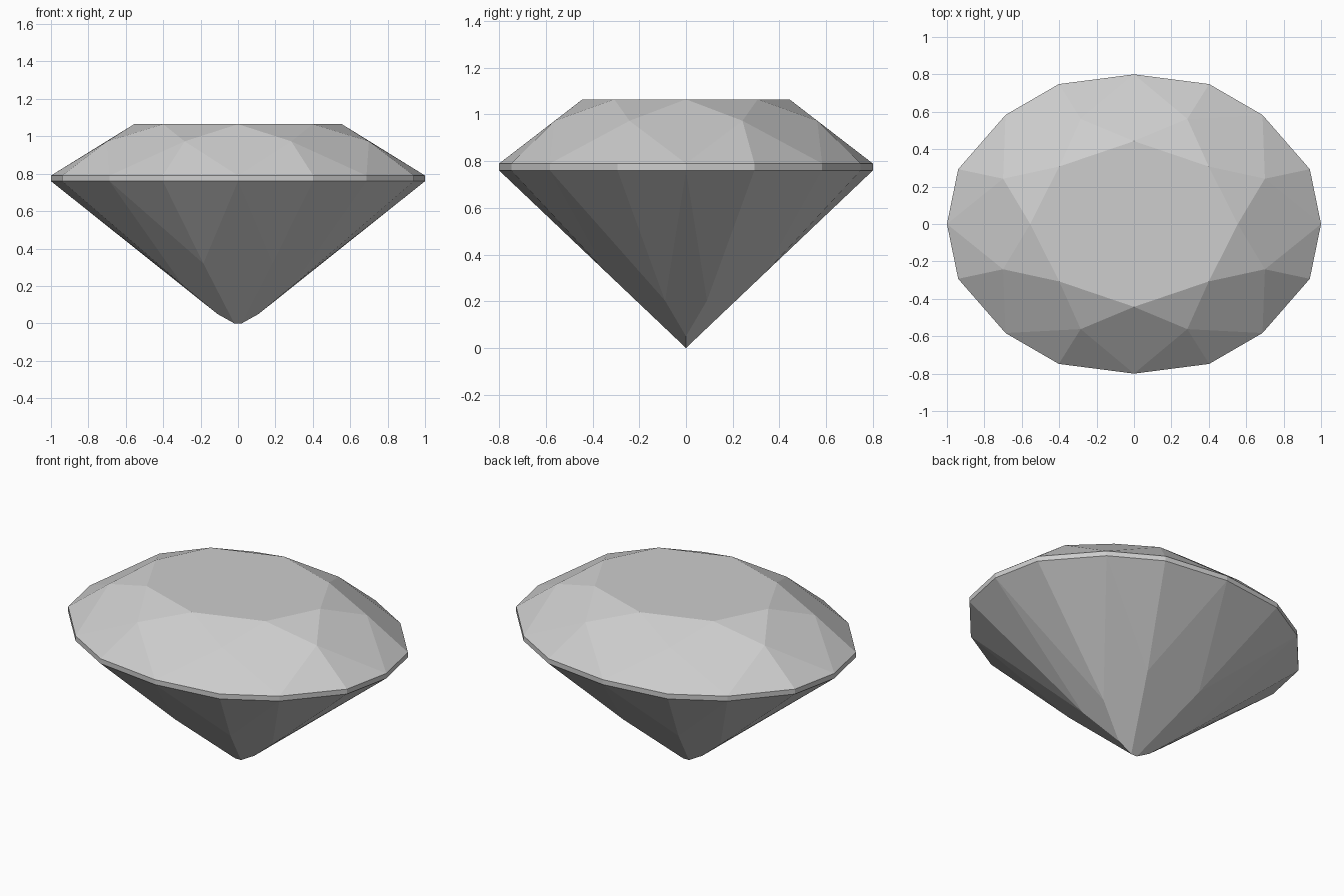
import bpy
import bmesh

cube = bpy.data.objects.get("Cube")
if cube:
    bpy.data.objects.remove(cube, do_unlink=True)

mat = bpy.data.materials.new("grey gem")
mat.use_nodes = True
grey = (0.61, 0.61, 0.61, 1)
mat.diffuse_color = grey
mat.node_tree.nodes["Principled BSDF"].inputs["Base Color"].default_value = grey

bm = bmesh.new()


def ring(quarter, z):
    """Mirror a quarter outline into a full counter-clockwise ring."""
    pts = list(quarter)
    pts += [(-x, y) for x, y in reversed(quarter) if x > 0]
    pts += [(x, -y) for x, y in reversed(pts) if y > 0]
    return [bm.verts.new((x, y, z)) for x, y in pts]


def face(*verts):
    bm.faces.new(verts)


# Rings of facet corners, from the table down to the girdle
outline = [(1, 0), (0.94, 0.293), (0.687, 0.583), (0.402, 0.748), (0, 0.8)]
table = ring([(0.555, 0), (0.4, 0.307), (0, 0.443)], 1.065)
crown = ring([(0.70, 0.242), (0.285, 0.562)], 0.973)
upper = ring(outline, 0.79)
lower = ring(outline, 0.76)

# Pavilion corners: two heights, mirrored, in the same order as the crown ring
side = ring([(0.295, 0.09)], 0.203)
front = ring([(0.185, 0.337)], 0.32)
pavilion = [side[0], front[0], front[1], side[1], side[2], front[2], front[3], side[3]]

# Short keel along x at the bottom point
keel_r, tip_r, tip_l, keel_l = [bm.verts.new((x, 0, z)) for x, z in
                                ((0.11, 0.05), (0.02, 0), (-0.02, 0), (-0.11, 0.05))]
tails = [[keel_r], [keel_r, tip_r], [tip_r, tip_l], [tip_l, keel_l],
         [keel_l], [keel_l, tip_l], [tip_l, tip_r], [tip_r, keel_r]]

face(*table)
for i in range(8):
    a, b, c = 2 * i, 2 * i + 1, (2 * i + 2) % 16
    # Crown: star, kite and upper girdle facets
    face(table[i], crown[i], table[(i + 1) % 8])
    face(table[i], crown[i - 1], upper[a], crown[i])
    face(crown[i], upper[a], upper[b])
    face(crown[i], upper[b], upper[c])
    # Girdle band
    face(upper[a], lower[a], lower[b], upper[b])
    face(upper[b], lower[b], lower[c], upper[c])
    # Pavilion: lower girdle and main facets
    face(lower[a], pavilion[i], lower[b])
    face(lower[b], pavilion[i], lower[c])
    face(lower[a], pavilion[i - 1], *tails[i], pavilion[i])

bmesh.ops.recalc_face_normals(bm, faces=bm.faces)
mesh = bpy.data.meshes.new("cut_gem")
bm.to_mesh(mesh)
bm.free()
mesh.materials.append(mat)
gem = bpy.data.objects.new("cut_gem", mesh)
bpy.context.collection.objects.link(gem)
